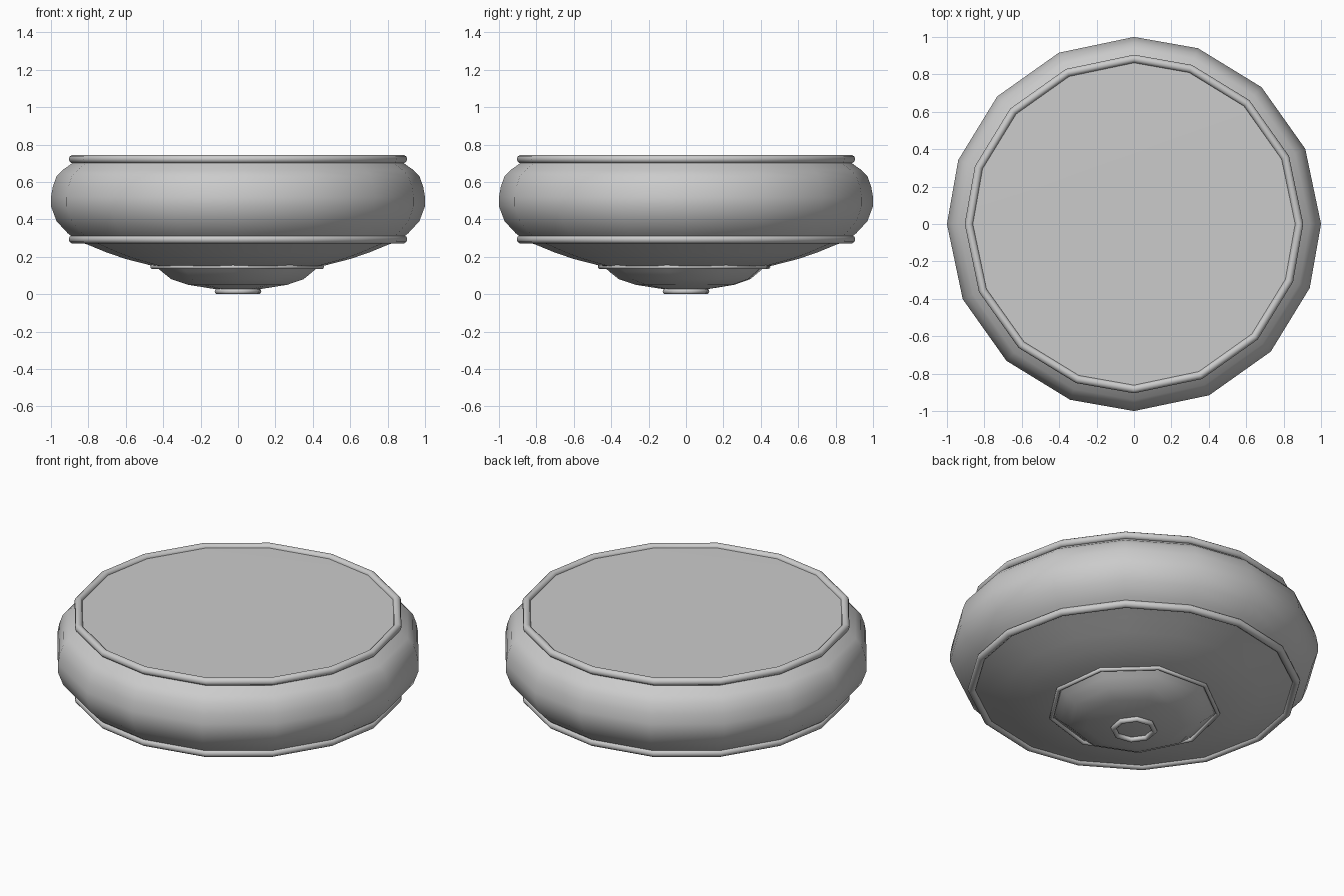
import bpy, bmesh
from math import radians, sin, cos, pi

cube = bpy.data.objects.get("Cube")
if cube:
    bpy.data.objects.remove(cube, do_unlink=True)

grey = bpy.data.materials.new("plain_grey")
grey.use_nodes = True
colour = (0.6, 0.6, 0.6, 1)
grey.diffuse_color = colour
grey.node_tree.nodes["Principled BSDF"].inputs["Base Color"].default_value = colour


def lathe(name, profile, angles, closed=False):
    """Sweep a (radius, z) profile through the given angles in degrees."""
    bm = bmesh.new()
    rows = []
    for r, z in profile:
        if r == 0:
            rows.append([bm.verts.new((0, 0, z))] * len(angles))
        else:
            rows.append([bm.verts.new((r * cos(radians(a)), r * sin(radians(a)), z))
                         for a in angles])
    pairs = list(zip(rows, rows[1:]))
    if closed:
        pairs.append((rows[-1], rows[0]))
    for upper, lower in pairs:
        for i in range(len(angles)):
            j = (i + 1) % len(angles)
            corners = [upper[i], upper[j], lower[j], lower[i]]
            bm.faces.new(list(dict.fromkeys(corners)))
    bmesh.ops.recalc_face_normals(bm, faces=bm.faces)
    mesh = bpy.data.meshes.new(name)
    bm.to_mesh(mesh)
    bm.free()
    mesh.materials.append(grey)
    obj = bpy.data.objects.new(name, mesh)
    bpy.context.collection.objects.link(obj)
    bpy.ops.object.select_all(action='DESELECT')
    bpy.context.view_layer.objects.active = obj
    obj.select_set(True)
    bpy.ops.object.shade_smooth_by_angle(angle=radians(45))
    return obj


def ring(name, radius, z, tube, angles, sides=10):
    section = [(radius + tube * cos(2 * pi * k / sides), z + tube * sin(2 * pi * k / sides))
               for k in range(sides)]
    return lathe(name, section, angles, closed=True)


# Slightly uneven sixteen-sided plan for the large parts
wide = [quarter * 90 + step for quarter in range(4) for step in (0, 23.7, 47, 70)]
nine = [27 + 40 * k for k in range(9)]
eight = [13 + 45 * k for k in range(8)]

# Bulging drum, flat top and shallow bowl beneath, sharing one shell
lathe("drum_side", [(0.87, 0.715), (0.90, 0.69), (0.94, 0.662), (0.97, 0.63), (0.99, 0.575),
                    (1, 0.52), (1, 0.47), (0.97, 0.39), (0.91, 0.325), (0.87, 0.293)], wide)
lathe("top_disc", [(0, 0.728), (0.88, 0.724)], wide)
lathe("under_bowl", [(0.88, 0.293), (0.80, 0.263), (0.70, 0.222), (0.60, 0.188),
                     (0.46, 0.152), (0, 0.12)], wide)

# Rims at the upper and lower edges of the drum
for name, z in (("upper_rim", 0.722), ("lower_rim", 0.293)):
    ring(name, 0.883, z, 0.022, wide)

# Small dome under the bowl with its collar
ring("dome_collar", 0.46, 0.146, 0.012, nine)
lathe("lower_dome", [(0.44, 0.146), (0.41, 0.12), (0.36, 0.08), (0.27, 0.05),
                     (0.13, 0.028), (0, 0.018)], nine)

# Knob ring at the very bottom
ring("bottom_ring", 0.113, 0.015, 0.015, eight)
